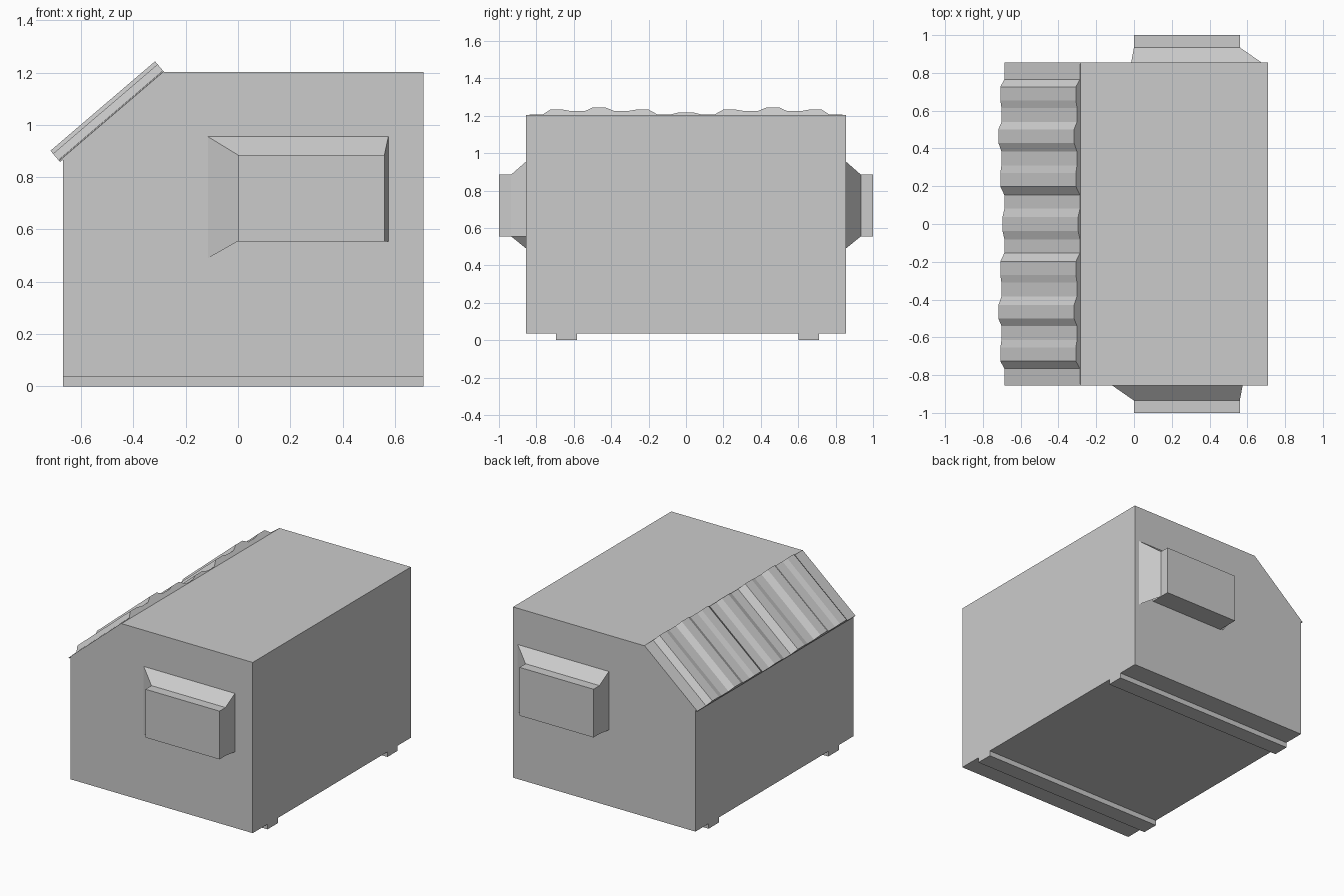
import bpy
from mathutils import Matrix

if "Cube" in bpy.data.objects:
    bpy.data.objects.remove(bpy.data.objects["Cube"])


def mesh_object(name, verts, faces):
    mesh = bpy.data.meshes.new(name)
    mesh.from_pydata(verts, [], faces)
    mesh.update()
    obj = bpy.data.objects.new(name, mesh)
    bpy.context.collection.objects.link(obj)
    return obj


def prism(name, near, far):
    """Closed solid between two matching outlines."""
    n = len(near)
    sides = [(i, (i + 1) % n, (i + 1) % n + n, i + n) for i in range(n)]
    obj = mesh_object(name, near + far, [tuple(reversed(range(n))), tuple(range(n, 2 * n))] + sides)
    import bmesh
    bm = bmesh.new()
    bm.from_mesh(obj.data)
    bmesh.ops.recalc_face_normals(bm, faces=bm.faces)
    bm.to_mesh(obj.data)
    bm.free()
    return obj


def box(name, x0, x1, y0, y1, z0, z1):
    rect = [(x0, z0), (x1, z0), (x1, z1), (x0, z1)]
    return prism(name, [(x, y0, z) for x, z in rect], [(x, y1, z) for x, z in rect])


W = 0.855  # half width of the container

# Container body with sloped corner
side = [(-0.67, 0.035), (0.71, 0.035), (0.71, 1.203), (-0.283, 1.203), (-0.67, 0.871)]
prism("container_body", [(x, -W, z) for x, z in side], [(x, W, z) for x, z in side])

# Floor skids
box("skid_front", -0.67, 0.71, -0.695, -0.582, 0, 0.035)
box("skid_back", -0.67, 0.71, 0.602, 0.712, 0, 0.035)

# Corrugated lid: ridges and valleys (centre, height) swept down the slope
waves = [(0, 0.02), (0.117, 0.005), (0.235, 0.038), (0.347, 0.029),
         (0.465, 0.053), (0.577, 0.028), (0.69, 0.038)]
half = [(c + d, h) for c, h in waves for d in (-0.036, 0.036)][1:]
half += [(0.765, 0.006), (W, 0.002)]
crest = [(-y, h) for y, h in reversed(half)] + half
outline = [(-W, -0.004)] + crest + [(W, -0.004)]


def lid_end(x, z):
    return [(x - 0.65 * h, y, z + 0.76 * h) for y, h in outline]


prism("corrugated_lid", lid_end(-0.683, 0.861), lid_end(-0.283, 1.203))


# Lifting pocket: box sleeve with thin flared guide plates
def pocket(label, turn):
    sleeve = box("pocket_" + label, 0, 0.56, -1.0, -W, 0.555, 0.885)
    wall = [(-0.115, -W, 0.49), (-0.115, -W, 0.955), (0.575, -W, 0.955), (0.575, -W, 0.555)]
    mouth = [(0, -0.935, 0.555), (0, -0.935, 0.885), (0.56, -0.935, 0.885), (0.56, -0.935, 0.555)]
    guide = mesh_object("pocket_guide_" + label, wall + mouth,
                        [(i, i + 4, i + 5, i + 1) for i in range(3)])
    if turn:  # half turn about the pocket centre for the opposite side
        m = (Matrix.Translation((0.28, 0, 0)) @ Matrix.Diagonal((-1, -1, 1, 1))
             @ Matrix.Translation((-0.28, 0, 0)))
        for obj in (sleeve, guide):
            obj.data.transform(m)


pocket("front", False)
pocket("back", True)
